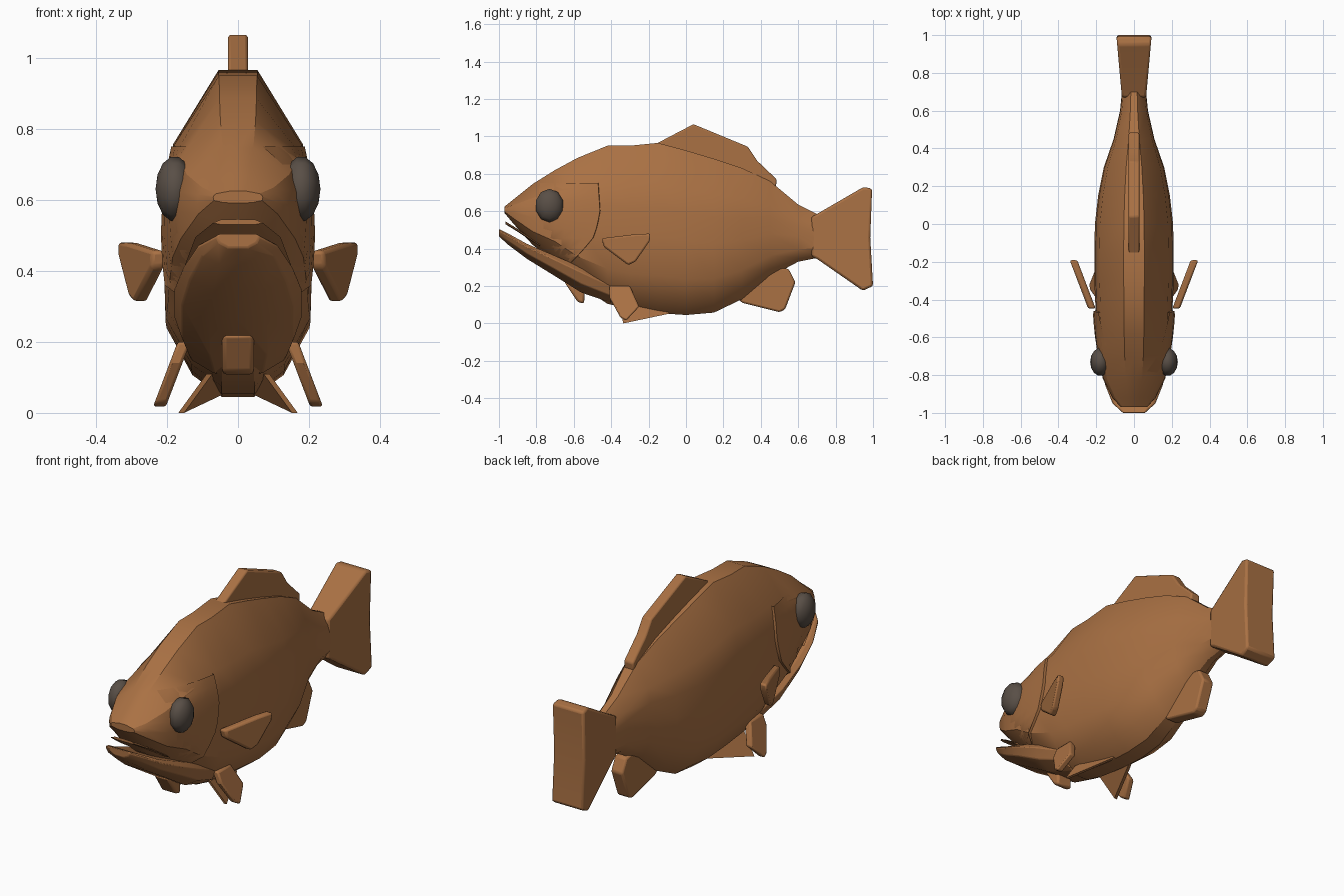
import bpy, bmesh, math
from mathutils import Vector

cube = bpy.data.objects.get("Cube")
if cube:
    bpy.data.objects.remove(cube)


def material(name, rgb):
    m = bpy.data.materials.new(name)
    m.use_nodes = True
    m.diffuse_color = (*rgb, 1)
    m.node_tree.nodes["Principled BSDF"].inputs["Base Color"].default_value = (*rgb, 1)
    return m


SCALES = material("copper_brown", (0.40, 0.165, 0.057))
EYE = material("dark_grey_brown", (0.10, 0.078, 0.062))


def finish(name, bm, mat=SCALES, angle=28, bevel=0, mirror=False):
    bmesh.ops.recalc_face_normals(bm, faces=bm.faces)
    mesh = bpy.data.meshes.new(name)
    bm.to_mesh(mesh)
    bm.free()
    mesh.materials.append(mat)
    mesh.shade_smooth()
    mesh.set_sharp_from_angle(angle=math.radians(angle))
    ob = bpy.data.objects.new(name, mesh)
    bpy.context.collection.objects.link(ob)
    if bevel:
        b = ob.modifiers.new("rounded_edges", "BEVEL")
        b.width, b.segments = bevel, 2
    if mirror:
        ob.modifiers.new("other_side", "MIRROR").use_clip = False
    return ob


def loft(name, stations, profile, **kw):
    """Skin rings along y; stations are (y, top, bottom, half width)."""
    bm = bmesh.new()
    rings = []
    for y, top, bot, w in stations:
        half = [(a * w, bot + b * (top - bot)) for a, b in profile]
        loop = half + [(-x, z) for x, z in reversed(half) if x > 0]
        rings.append([bm.verts.new((x, y, z)) for x, z in loop])
    n = len(rings[0])
    for r, s in zip(rings, rings[1:]):
        for i in range(n):
            bm.faces.new((r[i], r[(i + 1) % n], s[(i + 1) % n], s[i]))
    bm.faces.new(rings[0])
    bm.faces.new(rings[-1])
    return finish(name, bm, **kw)


def fin(name, points, thick, **kw):
    """Plate through (x, y, z) points, thickened sideways."""
    bm = bmesh.new()
    a, b = ([bm.verts.new((x + s * thick, y, z)) for x, y, z in points] for s in (-1, 1))
    bm.faces.new(a)
    bm.faces.new(b)
    for i in range(len(a)):
        j = (i + 1) % len(a)
        bm.faces.new((a[i], a[j], b[j], b[i]))
    return finish(name, bm, **kw)


def lerp_table(table, v):
    """Interpolate rows keyed by their first value."""
    v = min(max(v, table[0][0]), table[-1][0])
    for p, q in zip(table, table[1:]):
        if v <= q[0]:
            return Vector(p[1:]).lerp(Vector(q[1:]), (v - p[0]) / (q[0] - p[0])) if len(p) > 2 \
                else p[1] + (q[1] - p[1]) * (v - p[0]) / (q[0] - p[0])


# Body with upper head
BODY = [(-.97, .625, .59, .07), (-.92, .665, .53, .115), (-.82, .745, .42, .165),
        (-.7, .82, .33, .19), (-.58, .885, .21, .2), (-.42, .95, .105, .205),
        (-.3, .95, .075, .21), (-.15, .965, .055, .21), (0, .925, .045, .207),
        (.15, .88, .058, .19), (.3, .83, .13, .16), (.45, .76, .25, .108),
        (.6, .635, .33, .074), (.7, .585, .35, .064)]
SECTION = [(0, 1), (.26, 1), (.87, .77), (.97, .62), (1, .45), (.97, .22),
           (.62, .07), (.22, 0), (0, 0)]
loft("body", BODY, SECTION)

# Lower jaw and throat
JAW = [(-1, .505, .465, .06), (-.95, .48, .42, .115), (-.85, .425, .345, .155),
       (-.72, .37, .265, .18), (-.56, .3, .165, .18), (-.4, .22, .11, .15)]
loft("lower_jaw", JAW, [(0, 1), (.85, 1), (1, .8), (.88, .35), (.45, 0), (0, 0)],
     bevel=.006)

# Thin palate inside the mouth
loft("palate", [(-.965, .545, .53, .07), (-.9, .505, .49, .12), (-.78, .425, .41, .15)],
     [(0, 1), (.7, .9), (1, .3), (.7, 0), (0, 0)])


# Gill covers: shells lying over the head with a raised curved rear edge
def half_width(y, z):
    top, bot, w = lerp_table(BODY, y)
    side = sorted((b, a) for a, b in SECTION[1:-1])
    return w * lerp_table(side, (z - bot) / (top - bot))


REAR = [(.31, -.63), (.34, -.6), (.45, -.5), (.52, -.475), (.6, -.46), (.75, -.47)]
FRONT = [(.31, -.72), (.45, -.82), (.75, -.78)]
bm = bmesh.new()
grid = []
for j in range(10):
    z = .31 + .44 * j / 9
    y0, y1 = lerp_table(FRONT, z), lerp_table(REAR, z)
    row = []
    for i in range(7):
        u = i / 6
        y = y0 + (y1 - y0) * u
        row.append(bm.verts.new((half_width(y, z) * (.99 + .08 * u), y, z)))
    row.append(bm.verts.new((half_width(y1, z) * .93, y1 + .004, z)))
    grid.append(row)
for r, s in zip(grid, grid[1:]):
    for i in range(len(r) - 1):
        bm.faces.new((r[i], r[i + 1], s[i + 1], s[i]))
edge = grid[0]
inner = [bm.verts.new((v.co.x * .8, v.co.y, v.co.z + .01)) for v in edge]
for i in range(len(edge) - 1):
    bm.faces.new((edge[i], edge[i + 1], inner[i + 1], inner[i]))
finish("gill_covers", bm, mirror=True)

# Eyes
bm = bmesh.new()
bmesh.ops.create_uvsphere(bm, u_segments=10, v_segments=7, radius=1)
for v in bm.verts:
    x, y, z = v.co
    v.co = (.178 + z * .054, -.73 + x * .078, .63 + y * .092)
finish("eyes", bm, EYE, angle=40, mirror=True)

# Tail fin: thick block flaring to the rear
bm = bmesh.new()
outline = [(.67, .57), (.7, .585), (.95, .73), (.995, .72), (.985, .46),
           (1, .2), (.945, .175), (.7, .345), (.67, .36)]
sides = []
for s in (-1, 1):
    sides.append([bm.verts.new((s * (.064 + .09 * (y - .67)), y, z)) for y, z in outline])
for i in range(len(outline)):
    j = (i + 1) % len(outline)
    bm.faces.new((sides[0][i], sides[0][j], sides[1][j], sides[1][i]))
for side in sides:
    bm.faces.new(side)
finish("tail_fin", bm, bevel=.012)

# Single fins on the centre line
dorsal = [(-.18, .95), (.04, 1.065), (.33, .945), (.38, .87), (.485, .77),
          (.48, .72), (.3, .76), (0, .88)]
fin("dorsal_fin", [(0, y, z) for y, z in dorsal], .028, bevel=.008)
anal = [(.25, .16), (.3, .11), (.5, .06), (.53, .075), (.585, .22), (.55, .29), (.4, .32)]
fin("anal_fin", [(0, y, z) for y, z in anal], .035, bevel=.01)
throat = [(-.65, .22), (-.58, .115), (-.545, .105), (-.54, .2)]
fin("throat_lobe", [(0, y, z) for y, z in throat], .045, bevel=.012)

# Paired fins
pectoral = [(-.45, .455), (-.44, .41), (-.31, .312), (-.27, .33), (-.195, .44),
            (-.19, .48), (-.26, .478)]
fin("pectoral_fins", [(.222 + .38 * (y + .45), y, z) for y, z in pectoral], .02,
    bevel=.01, mirror=True)
pelvic = [(-.41, .2), (-.3, .2), (-.25, .09), (-.32, .015), (-.35, .03), (-.41, .14)]
fin("pelvic_fins", [(.222 - .38 * (z - .015), y, z) for y, z in pelvic], .018,
    bevel=.008, mirror=True)
fin("belly_fins", [(.08, -.36, .11), (.16, -.335, 0), (.05, -.09, .052), (.05, -.12, .1)],
    .008, mirror=True)
